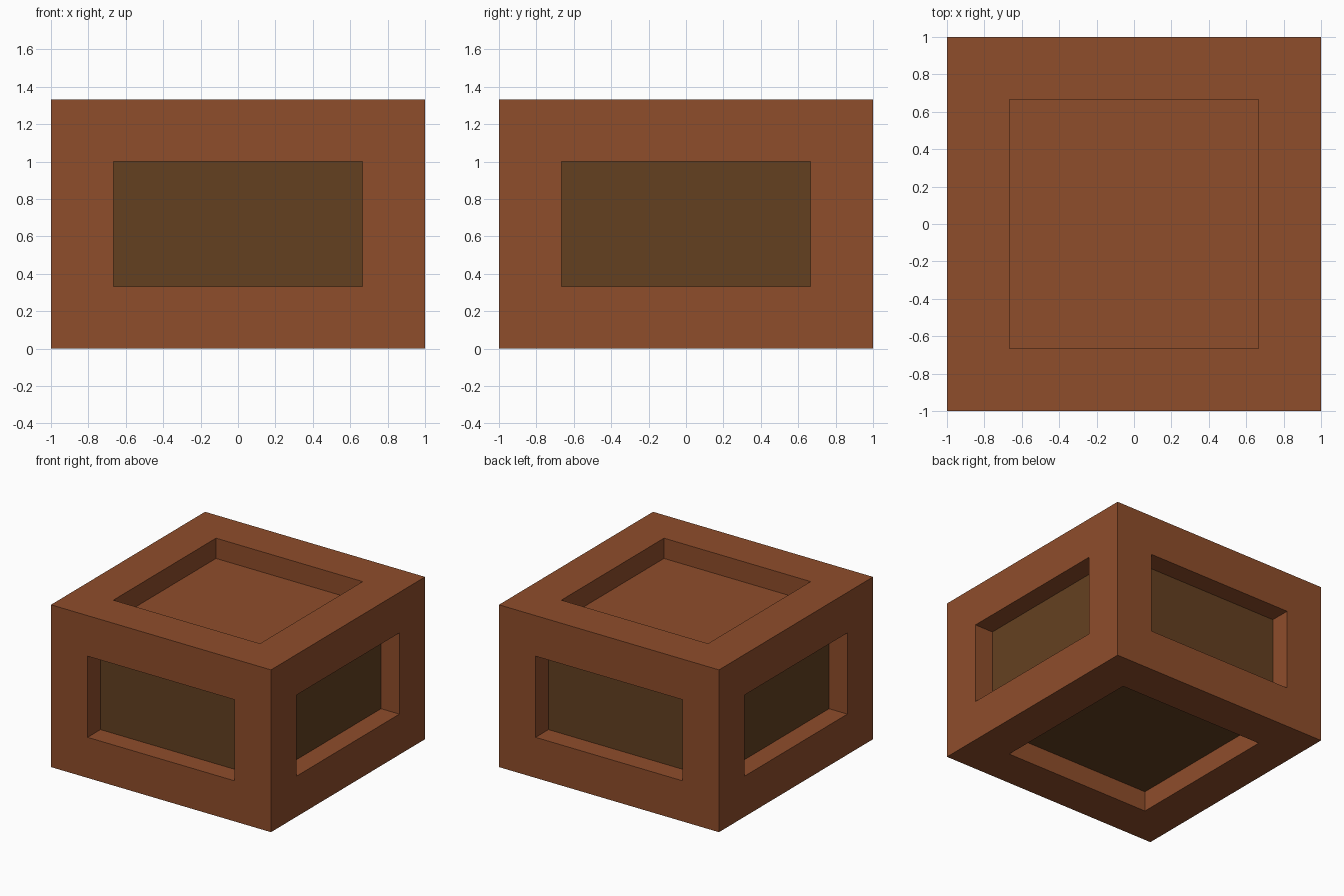
import bpy, bmesh
from mathutils import Matrix

if "Cube" in bpy.data.objects:
    bpy.data.objects.remove(bpy.data.objects["Cube"])

HEIGHT, BORDER, DEPTH = 4 / 3, 1 / 3, 1 / 6


def material(name, rgb):
    m = bpy.data.materials.new(name)
    m.diffuse_color = (*rgb, 1)
    m.use_nodes = True
    m.node_tree.nodes["Principled BSDF"].inputs["Base Color"].default_value = m.diffuse_color
    return m


# Solid crate body: 2 x 2 x 4/3, standing on the ground
bm = bmesh.new()
bmesh.ops.create_cube(bm, size=1, matrix=Matrix.Translation((0, 0, HEIGHT / 2))
                      @ Matrix.Diagonal((2, 2, HEIGHT, 1)))
panels = list(bm.faces)

# Frame border on every side, then push each panel straight inwards
bmesh.ops.inset_individual(bm, faces=panels, thickness=BORDER, use_even_offset=True)
panels = bmesh.ops.extrude_discrete_faces(bm, faces=panels)["faces"]
for f in panels:
    f.normal_update()
    bmesh.ops.translate(bm, verts=f.verts, vec=-f.normal * DEPTH)
    # Side and bottom panels are dark; the lid panel matches the frame
    f.material_index = 0 if f.normal.z > 0.5 else 1

mesh = bpy.data.meshes.new("crate")
bm.to_mesh(mesh)
bm.free()
mesh.materials.append(material("reddish brown wood", (0.275, 0.075, 0.024)))
mesh.materials.append(material("dark brown wood", (0.127, 0.051, 0.0144)))
bpy.context.collection.objects.link(bpy.data.objects.new("crate", mesh))
